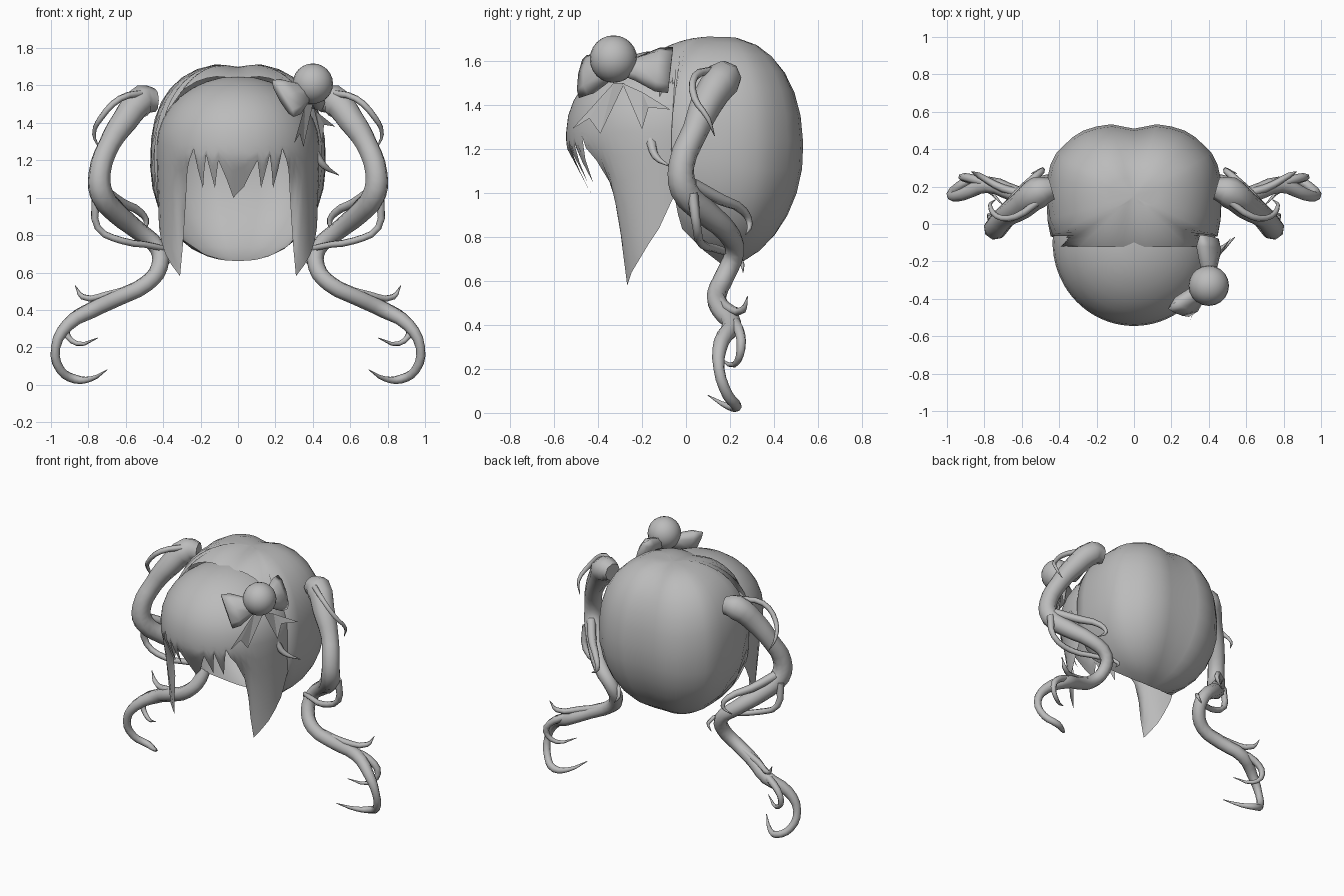
import bpy, bmesh
from math import sin, cos, pi, radians, exp
from mathutils import Vector

old = bpy.data.objects.get("Cube")
if old:
    bpy.data.objects.remove(old, do_unlink=True)

GREY = (0.5, 0.5, 0.5, 1)
mat = bpy.data.materials.new("hair grey")
mat.use_nodes = True
mat.diffuse_color = GREY
mat.node_tree.nodes["Principled BSDF"].inputs["Base Color"].default_value = GREY


def add_object(name, data, mirror=False):
    ob = bpy.data.objects.new(name, data)
    bpy.context.scene.collection.objects.link(ob)
    data.materials.append(mat)
    if mirror:
        ob.modifiers.new("mirror", 'MIRROR')
    return ob


def mesh_object(name, bm, smooth=True):
    bmesh.ops.remove_doubles(bm, verts=bm.verts, dist=0.0005)
    bmesh.ops.recalc_face_normals(bm, faces=bm.faces)
    for f in bm.faces:
        f.smooth = smooth
    me = bpy.data.meshes.new(name)
    bm.to_mesh(me)
    bm.free()
    return add_object(name, me)


def grid(name, rows, closed=False, caps=False):
    """Skin a list of equally long point rows."""
    bm = bmesh.new()
    vs = [[bm.verts.new(p) for p in row] for row in rows]
    n = len(rows[0])
    for a, b in zip(vs, vs[1:]):
        for i in range(n if closed else n - 1):
            j = (i + 1) % n
            bm.faces.new((a[i], a[j], b[j], b[i]))
    if caps:
        bm.faces.new(vs[0])
        bm.faces.new(vs[-1])
    return mesh_object(name, bm)


def power(v, e):
    return (abs(v) ** e) * (1 if v >= 0 else -1)


# Back hair: ribbed meridians from the crown, cut off at a slanted front rim
def back_point(deg, a):
    phi = radians(deg)
    back = cos(phi) ** 2
    n = (2.5 if a < pi / 2 else 2.15) - 0.25 * back
    c, s = power(cos(a), 2 / n), sin(a) ** (2 / n)
    s *= 1 - 0.02 * exp(-((abs(deg) - 48) / 9) ** 2)
    x = 0.47 * s * power(sin(phi), 0.78)
    y = (0.39 if cos(phi) > 0 else 0.5) * s * power(cos(phi), 0.78)
    groove = exp(-(x / 0.07) ** 2)
    y -= 0.03 * groove * max(0, y / 0.39)
    return Vector((x, 0.15 + y, 1.19 + 0.53 * c - 0.02 * groove * max(0, c)))


def back_column(deg):
    end = 0
    while end < pi:
        p = back_point(deg, end)
        if p.y < -0.12 + 0.31 * max(0, (1.19 - p.z) / 0.53) ** 2.7:
            break
        end += 0.01
    return [back_point(deg, min(end, pi) * i / 14) for i in range(15)]


grid("back_hair", [back_column(d) for d in range(-180, 181, 10)])

# Front hair: half dome whose lower edge forms fringe spikes and side locks
half_edge = [(14, 1.2), (19, 1.05), (23, 1.23), (29, 1.05), (33, 1.26), (40, 1.15),
             (50, 0.87), (60, 0.58), (74, 0.7), (87, 0.84), (95, 0.97), (104, 1.08)]
knots = [(-a, z) for a, z in reversed(half_edge)] + [(-4, 1.0), (5, 1.06)] + half_edge
edge = []
for (a0, z0), (a1, z1) in zip(knots, knots[1:]):
    edge += [(a0 + (a1 - a0) * f, z0 + (z1 - z0) * f) for f in (0, 0.5)]
edge.append(knots[-1])
BROW = 1.28


def front_column(deg, low):
    phi = radians(deg)
    tuck = 0.1 + 1.1 * cos(phi) ** 2
    fold = 0.9 * exp(-((abs(deg) - 42) / 9) ** 2)
    pts = []
    for i in range(15):
        kx = ky = 1
        if i < 9:
            a = i / 8 * pi / 2
            z = BROW + 0.37 * cos(a)
            kx = ky = sin(a)
        else:
            z = BROW + (low - BROW) * (i - 8) / 6
            drop = max(0, 1.21 - z)
            kx, ky = 1 - 0.75 * tuck * drop, 1 - (tuck + fold) * drop
        pts.append((0.435 * sin(phi) * kx, -0.1 - 0.445 * cos(phi) * ky, z))
    return pts


grid("front_hair", [front_column(a, z) for a, z in edge])


# Tapered strands: each point is x, y, z, radius
def strand(name, points, mirror=True, sides=2):
    cu = bpy.data.curves.new(name, 'CURVE')
    cu.dimensions = '3D'
    cu.bevel_depth = 1
    cu.bevel_resolution = sides
    cu.resolution_u = 3
    cu.use_fill_caps = True
    sp = cu.splines.new('BEZIER')
    sp.bezier_points.add(len(points) - 1)
    for bp, (x, y, z, r) in zip(sp.bezier_points, points):
        bp.co = (x, y, z)
        bp.radius = r
        bp.handle_left_type = bp.handle_right_type = 'AUTO'
    tmp = bpy.data.objects.new("tmp", cu)
    bpy.context.scene.collection.objects.link(tmp)
    bpy.context.view_layer.update()
    me = bpy.data.meshes.new_from_object(tmp.evaluated_get(bpy.context.evaluated_depsgraph_get()))
    bpy.data.objects.remove(tmp, do_unlink=True)
    me.name = name
    me.polygons.foreach_set("use_smooth", [True] * len(me.polygons))
    me.materials.clear()
    add_object(name, me, mirror)


strand("ponytails", [
    (0.44, 0.19, 1.52, 0.06), (0.51, 0.17, 1.52, 0.085), (0.6, 0.1, 1.42, 0.075),
    (0.69, 0.04, 1.28, 0.06), (0.74, -0.02, 1.13, 0.06), (0.73, -0.01, 1.02, 0.065),
    (0.65, 0.08, 0.92, 0.06), (0.53, 0.19, 0.82, 0.05), (0.43, 0.22, 0.73, 0.045),
    (0.42, 0.18, 0.63, 0.045), (0.49, 0.14, 0.54, 0.045), (0.63, 0.16, 0.47, 0.045),
    (0.78, 0.21, 0.4, 0.045), (0.91, 0.16, 0.32, 0.035), (0.975, 0.15, 0.2, 0.025),
    (0.95, 0.19, 0.08, 0.025), (0.87, 0.23, 0.03, 0.024), (0.79, 0.19, 0.03, 0.015),
    (0.7, 0.1, 0.08, 0.002)])
strand("upper_wisps", [
    (0.5, 0.13, 1.56, 0.02), (0.63, 0.04, 1.53, 0.018), (0.73, 0.04, 1.43, 0.016),
    (0.77, 0.1, 1.34, 0.011), (0.74, 0.13, 1.26, 0.002)], sides=1)
strand("inner_wisps", [
    (0.72, 0.03, 1.04, 0.03), (0.62, 0.16, 0.97, 0.027), (0.52, 0.26, 0.92, 0.02),
    (0.49, 0.29, 0.86, 0.014), (0.55, 0.27, 0.81, 0.002)], sides=1)
strand("looped_wisps", [
    (0.76, 0.03, 1.0, 0.025), (0.75, 0.05, 0.84, 0.02), (0.62, 0.07, 0.77, 0.02),
    (0.45, 0.16, 0.74, 0.018), (0.35, 0.25, 0.69, 0.013), (0.38, 0.26, 0.64, 0.002)], sides=1)
strand("lower_wisps", [
    (0.52, 0.15, 0.53, 0.025), (0.7, 0.19, 0.48, 0.022), (0.83, 0.26, 0.47, 0.016),
    (0.87, 0.28, 0.53, 0.002)], sides=1)
strand("hooked_wisps", [
    (0.72, 0.2, 0.43, 0.025), (0.86, 0.24, 0.38, 0.025), (0.92, 0.25, 0.29, 0.02),
    (0.86, 0.22, 0.22, 0.014), (0.75, 0.15, 0.25, 0.002)], sides=1)
strand("side_flick", [
    (0.41, -0.16, 1.24, 0.025), (0.46, -0.14, 1.17, 0.018), (0.54, -0.07, 1.12, 0.002)],
    mirror=False, sides=1)

# Bow: round knot, two flared lobes and two notched ribbon tails
bm = bmesh.new()
bmesh.ops.create_uvsphere(bm, u_segments=20, v_segments=12, radius=0.108)
bmesh.ops.translate(bm, verts=bm.verts, vec=(0.4, -0.33, 1.61))
mesh_object("bow_knot", bm)


def lobe(name, start, end, up):
    start, end, up = Vector(start), Vector(end), Vector(up).normalized()
    side = (end - start).cross(up).normalized()
    rows = []
    for f, h, w in ((0, 0.03, 0.03), (0.35, 0.06, 0.045), (0.75, 0.11, 0.055), (1, 0.115, 0.03)):
        mid = start.lerp(end, f)
        rows.append([mid + up * h * cos(i * pi / 4) + side * w * sin(i * pi / 4) for i in range(8)])
    grid(name, rows, closed=True, caps=True)


lobe("bow_front_lobe", (0.4, -0.31, 1.57), (0.24, -0.47, 1.53), (-0.5, 0.15, 0.85))
lobe("bow_rear_lobe", (0.4, -0.31, 1.57), (0.4, -0.07, 1.56), (-0.4, 0.1, 0.9))


def ribbon(name, points):
    bm = bmesh.new()
    bm.faces.new([bm.verts.new(p) for p in points])
    bmesh.ops.triangulate(bm, faces=bm.faces)
    mesh_object(name, bm, smooth=False)


ribbon("front_ribbon_tail", [(0.36, -0.33, 1.5), (0.3, -0.52, 1.29), (0.33, -0.44, 1.34),
                             (0.35, -0.39, 1.27), (0.4, -0.28, 1.5)])
ribbon("rear_ribbon_tail", [(0.4, -0.29, 1.5), (0.45, -0.2, 1.29), (0.46, -0.17, 1.39),
                            (0.52, -0.07, 1.38), (0.42, -0.2, 1.46)])
